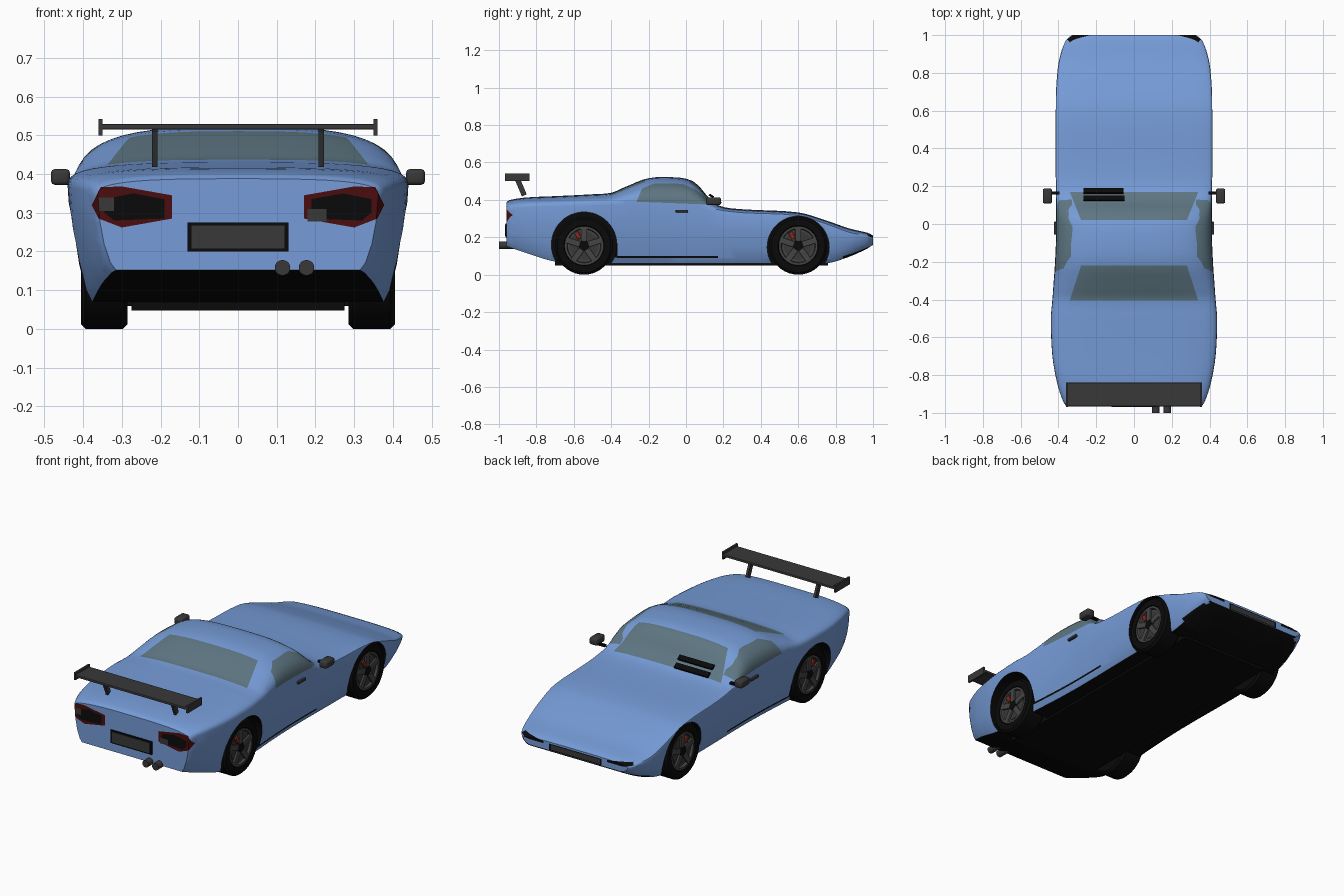
import bpy, bmesh, math
from mathutils import Vector, Matrix

cube = bpy.data.objects.get("Cube")
if cube:
    bpy.data.objects.remove(cube, do_unlink=True)


def material(name, r, g, b):
    m = bpy.data.materials.new(name)
    m.use_nodes = True
    m.diffuse_color = (r, g, b, 1)
    m.node_tree.nodes["Principled BSDF"].inputs["Base Color"].default_value = (r, g, b, 1)
    return m


PAINT = material("blue paint", .18, .33, .68)
GLASS = material("tinted glass", .11, .18, .22)
BLACK = material("black", .003, .003, .003)
TRIM = material("dark grey trim", .04, .04, .04)
RED = material("tail light red", .07, .004, .004)
RIM = material("rim grey", .06, .06, .06)
CALIPER = material("caliper red", .25, .02, .01)
BODY_MATS = [PAINT, GLASS, BLACK, TRIM, RED]


def add_object(name, bm, mats):
    bmesh.ops.recalc_face_normals(bm, faces=bm.faces)
    mesh = bpy.data.meshes.new(name)
    bm.to_mesh(mesh)
    bm.free()
    for m in mats:
        mesh.materials.append(m)
    ob = bpy.data.objects.new(name, mesh)
    bpy.context.collection.objects.link(ob)
    return ob


def smooth(ob, angle=35):
    bpy.ops.object.select_all(action='DESELECT')
    ob.select_set(True)
    bpy.context.view_layer.objects.active = ob
    bpy.ops.object.shade_smooth_by_angle(angle=math.radians(angle))


def box(name, lo, hi, mat, bevel=0, tilt=0):
    lo, hi = Vector(lo), Vector(hi)
    bm = bmesh.new()
    bmesh.ops.create_cube(bm, size=1)
    bmesh.ops.scale(bm, vec=[abs(d) for d in hi - lo], verts=bm.verts)
    if bevel:
        bmesh.ops.bevel(bm, geom=bm.edges[:], offset=bevel, segments=2, affect='EDGES', profile=.5)
    bmesh.ops.rotate(bm, cent=(0, 0, 0), matrix=Matrix.Rotation(tilt, 3, 'X'), verts=bm.verts)
    bmesh.ops.translate(bm, vec=(lo + hi) / 2, verts=bm.verts)
    return add_object(name, bm, [mat])


def lathe(name, profile, mat, centre, side=1, segs=40):
    """Spin (x, radius) points about the x axis."""
    bm = bmesh.new()
    rings = []
    for x, r in profile:
        rings.append([bm.verts.new((x * side, r * math.cos(math.tau * i / segs),
                                    r * math.sin(math.tau * i / segs))) for i in range(segs)])
    for a, b in zip(rings, rings[1:]):
        for i in range(segs):
            j = (i + 1) % segs
            bm.faces.new((a[i], a[j], b[j], b[i]))
    bm.faces.new(rings[0])
    bm.faces.new(rings[-1])
    bmesh.ops.translate(bm, vec=centre, verts=bm.verts)
    ob = add_object(name, bm, [mat])
    smooth(ob)
    return ob


# Body stations: y, half width, top, shoulder, bottom
STATIONS = [
    (-.96, .362, .388, .345, .152), (-.94, .375, .4, .35, .145), (-.85, .405, .413, .36, .115),
    (-.7, .432, .42, .365, .07), (-.5, .44, .43, .37, .06), (-.4, .432, .438, .37, .06),
    (-.33, .427, .467, .37, .06), (-.2, .418, .516, .365, .06), (-.05, .412, .52, .36, .06),
    (.03, .412, .503, .355, .06), (.075, .412, .467, .35, .06), (.12, .412, .413, .345, .06),
    (.18, .413, .368, .338, .06), (.3, .415, .35, .325, .06), (.6, .416, .333, .31, .06),
    (.75, .41, .29, .265, .06), (.87, .396, .248, .22, .095), (.97, .362, .224, .2, .14),
    (1, .33, .21, .19, .16)]


def loft_stations():
    def tangent(i):
        a, b = STATIONS[max(i - 1, 0)], STATIONS[min(i + 1, len(STATIONS) - 1)]
        return [(q - p) / (b[0] - a[0]) for p, q in zip(a, b)]
    for i in range(len(STATIONS) - 1):
        a, b, ta, tb = STATIONS[i], STATIONS[i + 1], tangent(i), tangent(i + 1)
        h = b[0] - a[0]
        for k in range(4):
            t = k / 4
            t2, t3 = t * t, t ** 3
            yield [a[0] + h * t] + [
                (2*t3 - 3*t2 + 1) * a[c] + (t3 - 2*t2 + t) * h * ta[c]
                + (3*t2 - 2*t3) * b[c] + (t3 - t2) * h * tb[c] for c in range(1, 5)]
    yield STATIONS[-1]


def section(w, top, s, b):
    half = [(.45 * w, b), (.87 * w, b), (.91 * w, b + .1 * (s - b)), (.955 * w, b + .35 * (s - b)),
            (.985 * w, b + .65 * (s - b))]
    for i in range(12):
        a = math.pi / 2 * i / 12
        half.append((w * math.cos(a) ** .667, s + (top - s) * math.sin(a) ** .667))
    return [(0, b)] + half + [(0, top)] + [(-x, z) for x, z in reversed(half)]


bm = bmesh.new()
rings = [[bm.verts.new((x, y, z)) for x, z in section(*dims)] for y, *dims in loft_stations()]
for a, b in zip(rings, rings[1:]):
    for i in range(len(a)):
        j = (i + 1) % len(a)
        bm.faces.new((a[i], a[j], b[j], b[i]))
bm.faces.new(rings[0])
bm.faces.new(rings[-1])
body = add_object("body", bm, BODY_MATS)

# Wheel arches: y, z, radius
ARCHES = [(-.545, .16, .175), (.6, .147, .166)]
for y, z, r in ARCHES:
    for side in (1, -1):
        cutter = lathe("arch_cutter", [(.265, r), (.6, r)], BLACK, (0, y, z), side, 48)
        cut = body.modifiers.new("arch", 'BOOLEAN')
        cut.operation, cut.solver, cut.object = 'DIFFERENCE', 'EXACT', cutter
        bpy.ops.object.select_all(action='DESELECT')
        body.select_set(True)
        bpy.context.view_layer.objects.active = body
        bpy.ops.object.modifier_apply(modifier=cut.name)
        bpy.data.objects.remove(cutter, do_unlink=True)

# Body colours: black underside and arches
bm = bmesh.new()
bm.from_mesh(body.data)
bm.normal_update()
for f in bm.faces:
    c = f.calc_center_median()
    arch = any(math.hypot(c.y - y, c.z - z) < r + .0005 for y, z, r in ARCHES)
    f.material_index = 2 if arch or f.normal.z < -.7 else 0


def inlay(u, v, poly, index, test):
    """Cut a convex outline, drawn on axes u and v, into the faces that pass the test."""
    pairs = list(zip(poly, poly[1:] + poly[:1]))
    for p, q in pairs:
        co, no = Vector(), Vector()
        co[u], co[v] = p
        no[u], no[v] = q[1] - p[1], p[0] - q[0]
        faces = [f for f in bm.faces if test(f.calc_center_median())]
        geom = faces + list({e for f in faces for e in f.edges}) + list({w for f in faces for w in f.verts})
        bmesh.ops.bisect_plane(bm, geom=geom, dist=1e-5, plane_co=co, plane_no=no.normalized())
    for f in bm.faces:
        c = f.calc_center_median()
        turns = [(q[0]-p[0]) * (c[v]-p[1]) - (q[1]-p[1]) * (c[u]-p[0]) for p, q in pairs]
        if test(c) and (min(turns) > 0 or max(turns) < 0):
            f.material_index = index


def rect(a, b, c, d):
    return [(a, c), (b, c), (b, d), (a, d)]


# Windscreen and rear window
inlay(0, 1, [(-.34, .17), (.34, .17), (.28, .02), (-.28, .02)], 1, lambda c: c.z > .34 and -.05 < c.y < .25)
inlay(0, 1, [(-.34, -.405), (.34, -.405), (.28, -.22), (-.28, -.22)], 1, lambda c: c.z > .36 and -.5 < c.y < -.15)

for s in (1, -1):
    # Side window, sill line, tail light, head light
    inlay(1, 2, [(-.265, .39), (-.235, .46), (-.17, .487), (-.02, .487), (.05, .455), (.13, .395), (.125, .375)],
          1, lambda c: c.x * s > .325 and -.35 < c.y < .2 and c.z > .3)
    inlay(1, 2, rect(-.37, .17, .09, .1), 2, lambda c: c.x * s > .3 and -.4 < c.y < .25 and c.z < .25)
    tail = lambda c: c.y < -.92
    inlay(0, 2, [(s * x, z) for x, z in [(.17, .345), (.17, .285), (.3, .262), (.36, .285), (.378, .32),
                                         (.355, .366), (.3, .368)]], 4, tail)
    inlay(0, 2, [(s * x, z) for x, z in [(.19, .335), (.19, .285), (.32, .28), (.345, .3), (.345, .335),
                                         (.27, .35)]], 2, tail)
    inlay(0, 2, [(s * x, z) for x, z in [(.2, .192), (.2, .205), (.34, .216), (.355, .205), (.3, .192)]],
          2, lambda c: c.y > .92)
# Reversing and fog lamps, nose grille
inlay(0, 2, rect(.18, .228, .278, .31), 3, tail)
inlay(0, 2, rect(-.36, -.32, .305, .34), 3, tail)
inlay(0, 2, rect(-.165, .165, .163, .2), 2, lambda c: c.y > .97)
inlay(0, 2, rect(-.155, .155, .168, .195), 3, lambda c: c.y > .97)
bm.to_mesh(body.data)
bm.free()
smooth(body, 38)

box("floor_pan", (-.275, -.7, .048), (.275, .76, .085), BLACK)

# Wheels
for axle, y in (("rear", -.545), ("front", .6)):
    for side, s in (("left", 1), ("right", -1)):
        tag = f"{axle}_{side}_"
        at = (s * .285, y, .155)
        lathe(tag + "tyre", [(0, .1), (0, .143), (.012, .155), (.108, .155), (.12, .143), (.12, .108), (.1, .1)],
              BLACK, at, s)
        lathe(tag + "rim", [(.1, .104), (.117, .104), (.117, .092), (.104, .088)], RIM, at, s)
        lathe(tag + "brake_disc", [(.1, .078), (.107, .078)], TRIM, at, s)
        lathe(tag + "hub", [(.1, .028), (.118, .026), (.118, .008)], BLACK, at, s, 20)
        for i in range(5):
            a = math.tau * i / 5
            mid = Vector((s * .397, y - .06 * math.sin(a), .155 + .06 * math.cos(a)))
            size = Vector((.006, .016, .036))
            box(tag + "spoke", mid - size, mid + size, RIM, .003, a)
        box(tag + "caliper", (s * .392, y - .045, .19), (s * .405, y - .022, .23), CALIPER, .003, .5)

# Rear wing
box("wing_blade", (-.355, -.965, .515), (.355, -.84, .529), TRIM, .003)
for side, s in (("left", 1), ("right", -1)):
    box(side + "_wing_end_plate", (s * .35, -.968, .5), (s * .36, -.838, .542), TRIM)
    box(side + "_wing_strut", (s * .208, -.898, .42), (s * .222, -.87, .52), TRIM, 0, .4)
    # Door mirror and handle
    mirror = box(side + "_mirror", (s * .434, .108, .372), (s * .483, .188, .413), TRIM, .01)
    smooth(mirror, 50)
    box(side + "_mirror_arm", (s * .395, .155, .372), (s * .445, .172, .384), BLACK)
    box(side + "_door_handle", (s * .4, -.055, .333), (s * .424, .012, .347), TRIM, .003)

# Wiper bars
box("upper_wiper_bar", (-.268, .16, .385), (-.055, .19, .397), BLACK, 0, -.6)
box("lower_wiper_bar", (-.268, .122, .415), (-.05, .15, .427), BLACK, 0, -.6)

# Number plate and exhausts
box("plate_frame", (-.13, -.966, .2), (.13, -.958, .275), BLACK)
box("plate", (-.12, -.969, .208), (.12, -.96, .267), TRIM)
for x in (.115, .177):
    pipe = lathe("exhaust_pipe", [(-1, .015), (-1, .02), (-.88, .02)], TRIM, (0, 0, 0), 1, 20)
    pipe.rotation_euler.z = math.pi / 2
    pipe.location = (x, 0, .158)
